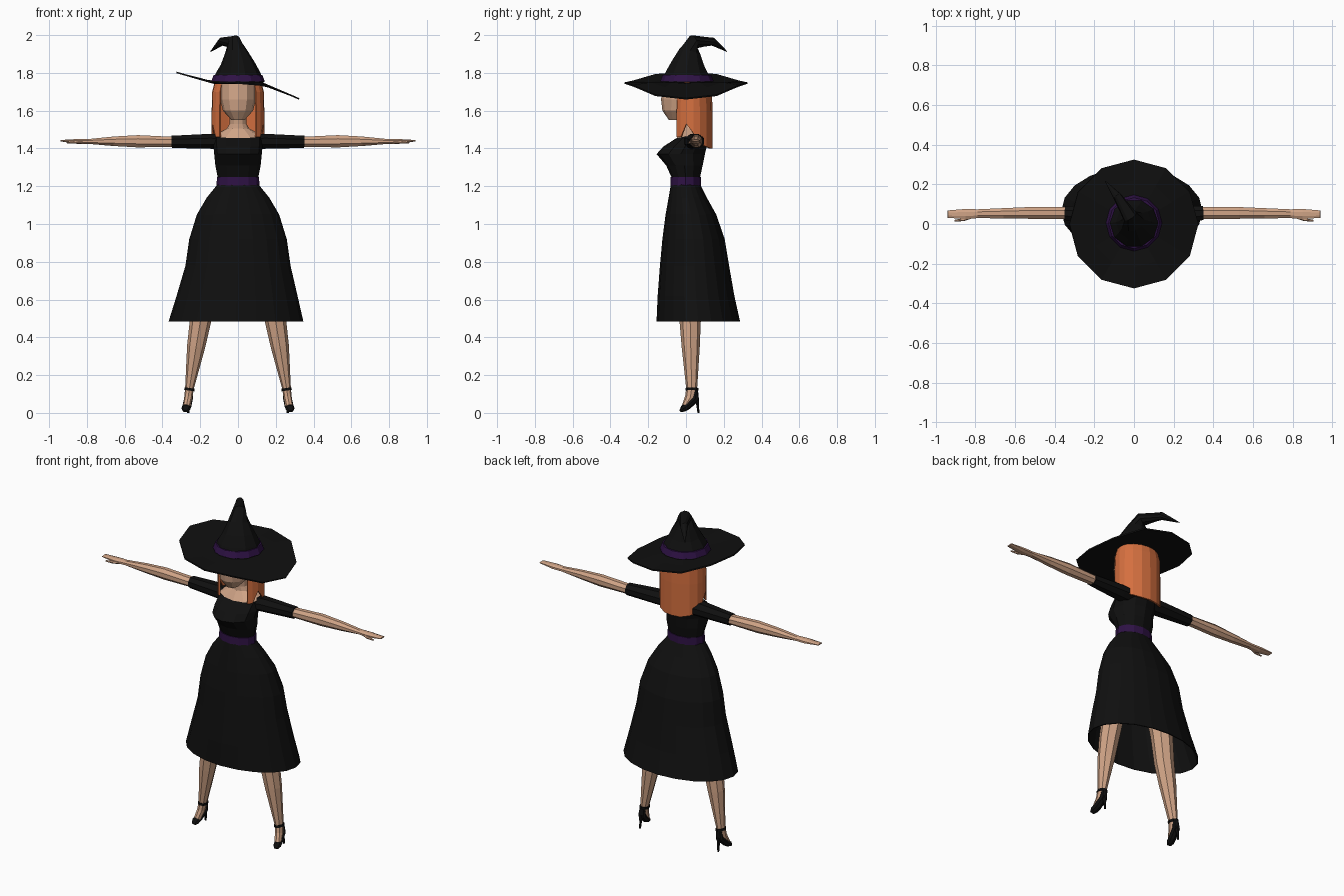
import bpy, bmesh, math
from mathutils import Vector


def material(name, rgb):
    m = bpy.data.materials.new(name)
    m.diffuse_color = (*rgb, 1)
    return m


BLACK = material("black cloth", (0.005, 0.005, 0.005))
PURPLE = material("purple band", (0.028, 0.006, 0.06))
SKIN = material("skin", (0.63, 0.37, 0.24))
ORANGE = material("orange hair", (0.66, 0.16, 0.05))


def loft(name, rows, mat, closed=True, caps=(True, True), thick=0):
    """Skin a list of equal-length point rows."""
    bm = bmesh.new()
    vs = [[bm.verts.new(p) for p in row] for row in rows]
    n = len(rows[0])
    for a, b in zip(vs, vs[1:]):
        for i in range(n if closed else n - 1):
            j = (i + 1) % n
            bm.faces.new((a[i], a[j], b[j], b[i]))
    if caps[0]:
        bm.faces.new(vs[0][::-1])
    if caps[1]:
        bm.faces.new(vs[-1])
    bmesh.ops.recalc_face_normals(bm, faces=bm.faces)
    me = bpy.data.meshes.new(name)
    bm.to_mesh(me)
    bm.free()
    me.materials.append(mat)
    ob = bpy.data.objects.new(name, me)
    bpy.context.collection.objects.link(ob)
    if thick:
        ob.modifiers.new("thickness", 'SOLIDIFY').thickness = thick
    return ob


def ring(c, ru, rv, n, t=(0, 0, 1), ref=(1, 0, 0), phase=0):
    t, ref, c = Vector(t).normalized(), Vector(ref), Vector(c)
    u = (ref - t * ref.dot(t)).normalized()
    v = t.cross(u)
    angs = [2 * math.pi * (k + phase) / n for k in range(n)]
    return [c + u * ru * math.cos(a) + v * rv * math.sin(a) for a in angs]


def tube(name, pts, n, mat, ref=(1, 0, 0), phase=0, **kw):
    """Tube along points (x, y, z, radius u, radius v)."""
    cs = [Vector(p[:3]) for p in pts]
    rows = []
    for i, p in enumerate(pts):
        t = cs[min(i + 1, len(cs) - 1)] - cs[max(i - 1, 0)]
        rows.append(ring(cs[i], p[3], p[-1], n, t, ref, phase))
    return loft(name, rows, mat, **kw)


def slices(name, prof, n, mat, **kw):
    """Stack of level ellipses (z, left, right, front, back)."""
    rows = [ring(((l + r) / 2, (f + b) / 2, z), (r - l) / 2, (b - f) / 2, n)
            for z, l, r, f, b in prof]
    return loft(name, rows, mat, **kw)


# Skirt, open at the hem
slices("skirt", [
    (1.21, -.108, .108, -.080, .075), (1.14, -.165, .165, -.092, .11),
    (1.05, -.218, .218, -.108, .16), (0.92, -.258, .258, -.125, .205),
    (0.78, -.278, .278, -.138, .228), (0.62, -.325, .315, -.150, .256),
    (0.485, -.367, .346, -.156, .286)], 20, BLACK, caps=(True, False), thick=.005)

# Bodice with a slanted neckline, then skin up to the neck
body = [(1.20, .108, -.078, .074), (1.25, .108, -.078, .075), (1.31, .12, -.105, .088),
        (1.37, .126, -.156, .10), (1.41, .13, -.12, .11)]
rows = [ring((0, (f + b) / 2, z), rx, (b - f) / 2, 12) for z, rx, f, b in body]
neckline = [Vector((p.x, p.y, 1.455 + (p.y + .05) * .16))
            for p in ring((0, .028, 0), .13, .078, 12)]
loft("bodice", rows + [neckline], BLACK)
loft("shoulders_and_neck", [neckline, ring((0, .035, 1.505), .06, .05, 12),
                            ring((0, .03, 1.53), .045, .045, 12),
                            ring((0, .02, 1.62), .045, .045, 12)], SKIN)
slices("belt", [(1.205, -.113, .113, -.083, .079), (1.25, -.112, .112, -.082, .079)],
       12, PURPLE)

# Head
slices("head", [(1.55, -.035, .035, -.09, -.01), (1.60, -.08, .08, -.125, .06),
                (1.66, -.095, .095, -.132, .09), (1.76, -.095, .095, -.12, .10)], 12, SKIN)

# Hair: a shell open at the face, with an uneven lower edge
half = [(0, 1.40), (22, 1.40), (45, 1.41), (67, 1.425), (85, 1.48), (105, 1.53), (122, 1.46),
        (136, 1.46)]
edge = [(-d, z) for d, z in half[:0:-1]] + half


def hair_row(scale, z=None):
    return [(.14 * scale * math.sin(math.radians(d)),
             .03 + .11 * scale * math.cos(math.radians(d)), z or zb) for d, zb in edge]


loft("hair", [hair_row(1, None), hair_row(1, 1.60), hair_row(.98, 1.70), hair_row(.85, 1.77)],
     ORANGE, closed=False, caps=(False, True), thick=.01)

# Hat brim: one side curls up, the other droops
def brim_row(r):
    out = []
    for p in ring((0, 0, 1.75), r, r, 12):
        p.z += max(0, -p.x - .13) * .29 - max(0, p.x - .13) * .43
        out.append(p)
    return out


loft("hat_brim", [brim_row(r) for r in (.10, .145, .22, .325)], BLACK,
     caps=(True, False), thick=.008)
# Hat crown with bent tip
tube("hat_crown", [(0, .005, 1.75, .138), (0, .005, 1.80, .118), (-.002, .01, 1.85, .09),
                   (-.01, .02, 1.91, .06), (-.02, .04, 1.964, .038),
                   (-.085, .14, 1.966, .022), (-.145, .217, 1.913, .002)], 10, BLACK)
slices("hat_band", [(1.755, -.142, .142, -.137, .147), (1.79, -.128, .128, -.123, .133)],
       12, PURPLE)

for s, side in ((-1, "right"), (1, "left")):
    def S(pts):
        return [(s * p[0], *p[1:]) for p in pts]

    # Arm, hand and sleeve: radii are depth, then height
    Y = (0, 1, 0)
    tube(side + "_sleeve", S([(.07, .04, 1.435, .06, .04), (.14, .045, 1.438, .055, .043),
                              (.35, .055, 1.435, .038, .035)]), 8, BLACK, Y, .5)
    tube(side + "_arm", S([(.33, .055, 1.435, .033, .028), (.53, .056, 1.438, .032, .035),
                           (.66, .054, 1.438, .028, .027), (.79, .052, 1.437, .024, .014),
                           (.85, .05, 1.437, .028, .014), (.94, .05, 1.441, .02, .004)]),
         8, SKIN, Y, .5)
    tube(side + "_thumb", S([(.82, .04, 1.435, .012, .009), (.86, .022, 1.432, .008, .008),
                             (.905, .017, 1.43, .004, .004)]), 6, SKIN, Y)

    # Leg and foot
    tube(side + "_leg", S([(.12, .04, .95, .085), (.175, .03, .64, .062),
                           (.200, .022, .48, .056), (.222, .025, .35, .048),
                           (.257, .03, .13, .023, .029), (.263, .022, .08, .022, .028),
                           (.272, -.005, .035, .02, .018)]), 8, SKIN)
    # Shoe, ankle strap and heel
    tube(side + "_shoe", S([(.258, .052, .12, .018, .012), (.262, .05, .075, .023, .02),
                            (.270, .01, .038, .024, .02), (.276, -.015, .022, .024, .018),
                            (.279, -.03, .009, .014, .007)]), 8, BLACK)
    tube(side + "_strap", S([(.258, .031, .118, .027, .034), (.256, .031, .132, .027, .034)]),
         8, BLACK)
    tube(side + "_heel", S([(.262, .055, .08, .016), (.263, .062, .04, .008),
                            (.264, .066, 0, .006)]), 6, BLACK)
